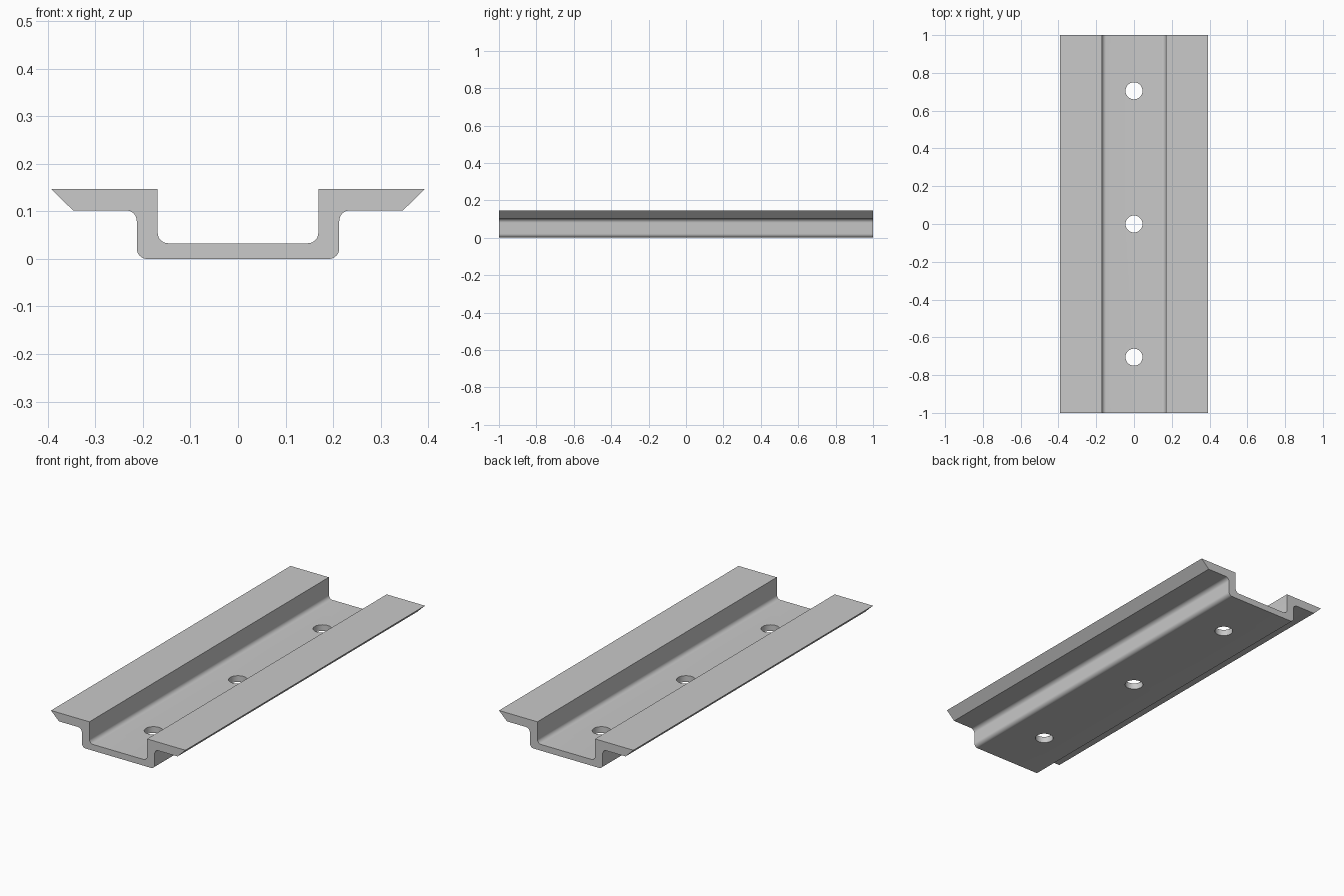
import bpy
import bmesh
from math import radians
from mathutils import Vector

cube = bpy.data.objects.get("Cube")
if cube:
    bpy.data.objects.remove(cube, do_unlink=True)

LENGTH = 2.0
FILLET = 0.022
HOLE_RADIUS = 0.045

steel = bpy.data.materials.new("grey_steel")
steel.use_nodes = True
colour = (0.585, 0.585, 0.585, 1)
steel.diffuse_color = colour
steel.node_tree.nodes["Principled BSDF"].inputs["Base Color"].default_value = colour


def make_object(name, bm):
    bmesh.ops.recalc_face_normals(bm, faces=bm.faces)
    mesh = bpy.data.meshes.new(name)
    bm.to_mesh(mesh)
    bm.free()
    mesh.materials.append(steel)
    obj = bpy.data.objects.new(name, mesh)
    bpy.context.collection.objects.link(obj)
    return obj


def fillet(before, corner, after, radius, steps=8):
    """Round a right-angled corner with an arc."""
    a = (before - corner).normalized()
    b = (after - corner).normalized()
    centre = corner + (a + b) * radius
    return [centre + (-b).slerp(-a, i / steps) * radius for i in range(steps + 1)]


# Right half of the hat-shaped section: (x, z, is rounded)
half = [(0.213, 0, True), (0.213, 0.102, True), (0.347, 0.102, False),
        (0.393, 0.147, False), (0.169, 0.147, False), (0.169, 0.033, True)]
corners = half + [(-x, z, r) for x, z, r in reversed(half)]
points = [Vector((x, -LENGTH / 2, z)) for x, z, _ in corners]

outline = []
for i, (_, _, rounded) in enumerate(corners):
    if rounded:
        outline += fillet(points[i - 1], points[i], points[(i + 1) % len(points)], FILLET)
    else:
        outline.append(points[i])

# Rail extruded along its length
bm = bmesh.new()
face = bm.faces.new([bm.verts.new(p) for p in outline])
swept = bmesh.ops.extrude_face_region(bm, geom=[face], use_keep_orig=True)
new_verts = [g for g in swept["geom"] if isinstance(g, bmesh.types.BMVert)]
bmesh.ops.translate(bm, verts=new_verts, vec=(0, LENGTH, 0))
rail = make_object("mounting_rail", bm)

# Screw holes through the floor of the channel
bm = bmesh.new()
for y in (-0.705, 0, 0.705):
    hole = bmesh.ops.create_cone(bm, cap_ends=True, segments=48, depth=0.2,
                                 radius1=HOLE_RADIUS, radius2=HOLE_RADIUS)
    bmesh.ops.translate(bm, verts=hole["verts"], vec=(0, y, 0.02))
cutter = make_object("hole_cutter", bm)

cut = rail.modifiers.new("screw_holes", "BOOLEAN")
cut.operation = "DIFFERENCE"
cut.solver = "EXACT"
cut.object = cutter
bpy.context.view_layer.objects.active = rail
rail.select_set(True)
bpy.ops.object.modifier_apply(modifier=cut.name)
bpy.data.objects.remove(cutter, do_unlink=True)

# Smooth fillets and hole walls, crisp edges elsewhere
bpy.ops.object.shade_smooth_by_angle(angle=radians(30))
